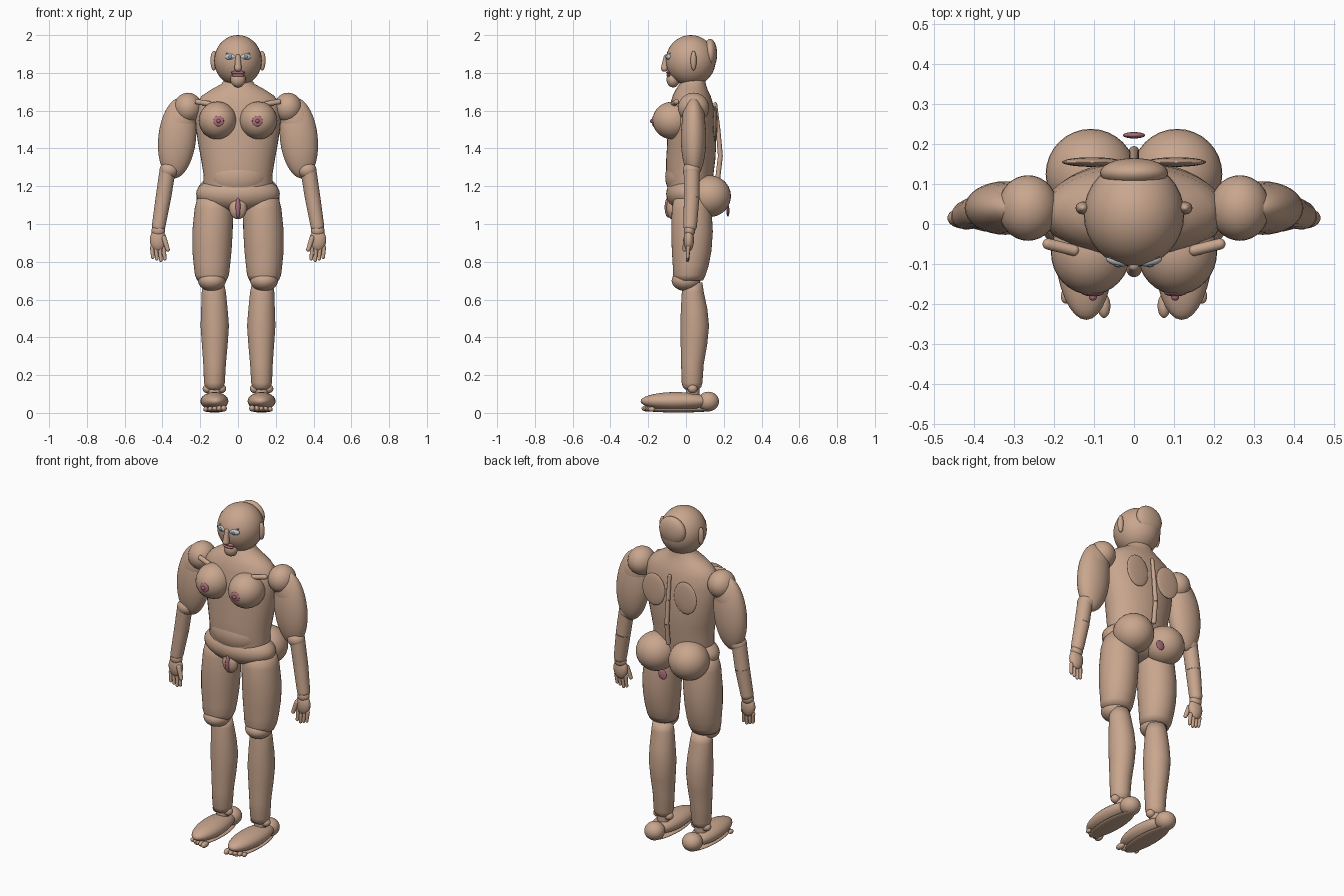
import bpy, bmesh, math
from mathutils import Vector, Matrix


def material(name, rgb):
    m = bpy.data.materials.new(name)
    m.diffuse_color = (*rgb, 1)
    return m


SKIN = material("skin", (0.58, 0.38, 0.27))
MAUVE = material("mauve", (0.42, 0.16, 0.20))
WHITE = material("eye_white", (0.85, 0.85, 0.85))
BLUE = material("iris_blue", (0.15, 0.32, 0.42))


def finish(name, bm, mat):
    bmesh.ops.recalc_face_normals(bm, faces=bm.faces)
    for f in bm.faces:
        f.smooth = True
    me = bpy.data.meshes.new(name)
    bm.to_mesh(me)
    bm.free()
    me.materials.append(mat)
    ob = bpy.data.objects.new(name, me)
    bpy.context.collection.objects.link(ob)
    return ob


def ellipsoid(name, loc, r, mat=SKIN, tilt=0, turn=0):
    """tilt = degrees about y, turn = degrees about z"""
    bm = bmesh.new()
    bmesh.ops.create_uvsphere(bm, u_segments=32, v_segments=18, radius=1)
    m = (Matrix.Translation(loc) @ Matrix.Rotation(math.radians(turn), 4, 'Z')
         @ Matrix.Rotation(math.radians(tilt), 4, 'Y') @ Matrix.Diagonal((*r, 1)))
    bm.transform(m)
    return finish(name, bm, mat)


def loft(name, rings, mat=SKIN, n=40):
    """rings: (z, centre x, centre y, radius x, radius y)"""
    bm = bmesh.new()
    loops = []
    for z, cx, cy, rx, ry in rings:
        loops.append([bm.verts.new((cx + rx * math.cos(2 * math.pi * i / n),
                                    cy + ry * math.sin(2 * math.pi * i / n), z)) for i in range(n)])
    for a, b in zip(loops, loops[1:]):
        for i in range(n):
            bm.faces.new((a[i], a[(i + 1) % n], b[(i + 1) % n], b[i]))
    bm.faces.new(loops[0])
    bm.faces.new(loops[-1])
    return finish(name, bm, mat)


def rod(name, pts, mat=SKIN):
    """round-ended tapered rod through (x, y, z, radius) points"""
    bm = bmesh.new()
    for x, y, z, r in (pts[0], pts[-1]):
        bmesh.ops.create_uvsphere(bm, u_segments=16, v_segments=10, radius=r,
                                  matrix=Matrix.Translation((x, y, z)))
    for p, q in zip(pts, pts[1:]):
        a, b = Vector(p[:3]), Vector(q[:3])
        rot = (b - a).to_track_quat('Z', 'Y').to_matrix().to_4x4()
        bmesh.ops.create_cone(bm, segments=24, radius1=p[3], radius2=q[3], depth=(b - a).length,
                              matrix=Matrix.Translation((a + b) / 2) @ rot)
    return finish(name, bm, mat)


# torso and neck
loft("torso", [(1.10, 0, .02, .17, .10), (1.16, 0, .02, .185, .115), (1.26, 0, .02, .182, .125),
               (1.34, 0, .025, .195, .13), (1.42, 0, .03, .21, .13), (1.50, 0, .03, .222, .128),
               (1.58, 0, .03, .228, .122), (1.64, 0, .03, .22, .112), (1.68, 0, .03, .19, .10),
               (1.71, 0, .03, .145, .085), (1.74, 0, .035, .09, .07), (1.77, 0, .04, .065, .06),
               (1.80, 0, .04, .06, .06)])
ellipsoid("pelvis", (0, .02, 1.16), (.222, .125, .10))
ellipsoid("belly", (0, -.01, 1.25), (.16, .10, .12))

# head
ellipsoid("head", (0, .025, 1.865), (.126, .132, .135))
ellipsoid("head_back_pad", (0, .128, 1.90), (.085, .037, .08))
ellipsoid("chin", (0, -.068, 1.765), (.04, .035, .042))
rod("nose", [(0, -.105, 1.885, .013), (0, -.114, 1.825, .019)])
ellipsoid("upper_lip", (0, -.092, 1.802), (.038, .014, .009), MAUVE)
ellipsoid("lower_lip", (0, -.090, 1.787), (.034, .014, .009), MAUVE)

# spine ridge and midline anatomy
rod("spine", [(0, .155, 1.635, .010), (0, .17, 1.50, .012), (0, .182, 1.36, .013), (0, .168, 1.24, .013)])
ellipsoid("groin_mound", (0, -.072, 1.085), (.047, .032, .06))
ellipsoid("groin_fold", (0, -.093, 1.088), (.014, .02, .055), MAUVE)
ellipsoid("rear_marker", (0, .222, 1.07), (.028, .008, .03), MAUVE)

for s, side in ((-1, "right"), (1, "left")):
    def E(name, loc, r, mat=SKIN, tilt=0, turn=0):
        ellipsoid(f"{name}_{side}", (s * loc[0], loc[1], loc[2]), r, mat, s * tilt, s * turn)

    def R(name, pts, mat=SKIN):
        rod(f"{name}_{side}", [(s * x, y, z, r) for x, y, z, r in pts], mat)

    def L(name, rings):
        loft(f"{name}_{side}", [(z, s * x, y, a, b) for z, x, y, a, b in rings])

    # face
    E("eye", (.042, -.092, 1.885), (.029, .013, .016), WHITE, turn=14)
    E("iris", (.042, -.102, 1.885), (.011, .006, .011), BLUE, turn=14)
    R("brow", [(.02, -.094, 1.905, .004), (.06, -.082, 1.904, .004)])
    E("ear", (.128, .04, 1.865), (.018, .016, .052))

    # chest and back
    E("breast", (.108, -.07, 1.548), (.10, .107, .10))
    E("areola", (.103, -.172, 1.545), (.028, .009, .028), MAUVE)
    E("nipple", (.103, -.182, 1.545), (.010, .010, .010), MAUVE)
    R("collarbone", [(.15, -.066, 1.636, .014), (.215, -.05, 1.647, .014)])
    E("shoulder_blade", (.105, .155, 1.53), (.075, .012, .095))
    E("buttock", (.108, .125, 1.147), (.113, .113, .11))

    # arm
    E("shoulder", (.265, .04, 1.615), (.075, .082, .08))
    E("upper_arm", (.322, .04, 1.455), (.10, .067, .215), tilt=-6)
    E("deltoid", (.31, .04, 1.54), (.085, .062, .13), tilt=-20)
    E("elbow", (.365, .03, 1.285), (.05, .047, .045))
    R("forearm", [(.375, .03, 1.27, .042), (.395, .03, 1.14, .041), (.42, .022, .99, .036)])
    E("wrist", (.422, .018, .965), (.036, .03, .035))
    E("palm", (.423, .015, .915), (.044, .027, .06))
    for i in range(4):
        x = .392 + i * .021
        R(f"finger_{i}", [(x, .012, .875, .011), (x - .004, .008, .808 + .008 * abs(i - 1), .009)])
    R("thumb", [(.392, .0, .925, .014), (.372, -.008, .865, .011)])

    # leg
    L("thigh", [(1.16, .12, .03, .09, .09), (1.08, .128, .03, .102, .105), (.96, .135, .032, .107, .11),
                (.86, .138, .03, .104, .105), (.78, .138, .025, .096, .095), (.73, .138, .018, .09, .086),
                (.70, .138, .015, .078, .075)])
    E("knee", (.138, 0, .70), (.074, .076, .055))
    L("shin", [(.69, .13, .035, .055, .052), (.64, .128, .036, .064, .058), (.55, .125, .043, .07, .07),
               (.46, .123, .046, .075, .076), (.36, .123, .042, .068, .07), (.26, .124, .034, .06, .06),
               (.16, .125, .032, .055, .055), (.135, .125, .032, .048, .048), (.12, .125, .032, .03, .03)])
    R("ankle", [(.125, .035, .15, .036), (.125, .035, .10, .036)])
    for k in (-1, 1):
        E(f"ankle_bone_{k}", (.125 + k * .036, .035, .128), (.026, .026, .024))
    E("foot", (.125, -.055, .062), (.074, .185, .048), turn=-2)
    E("heel", (.125, .118, .06), (.057, .057, .052))
    E("sole", (.125, -.04, .014), (.058, .18, .012))
    for i in range(5):
        E(f"toe_{i}", (.075 + i * .024, -.205 + .006 * i, .024 - .001 * i),
          (.016 - .001 * i, .03 - .003 * i, .017 - .001 * i))
